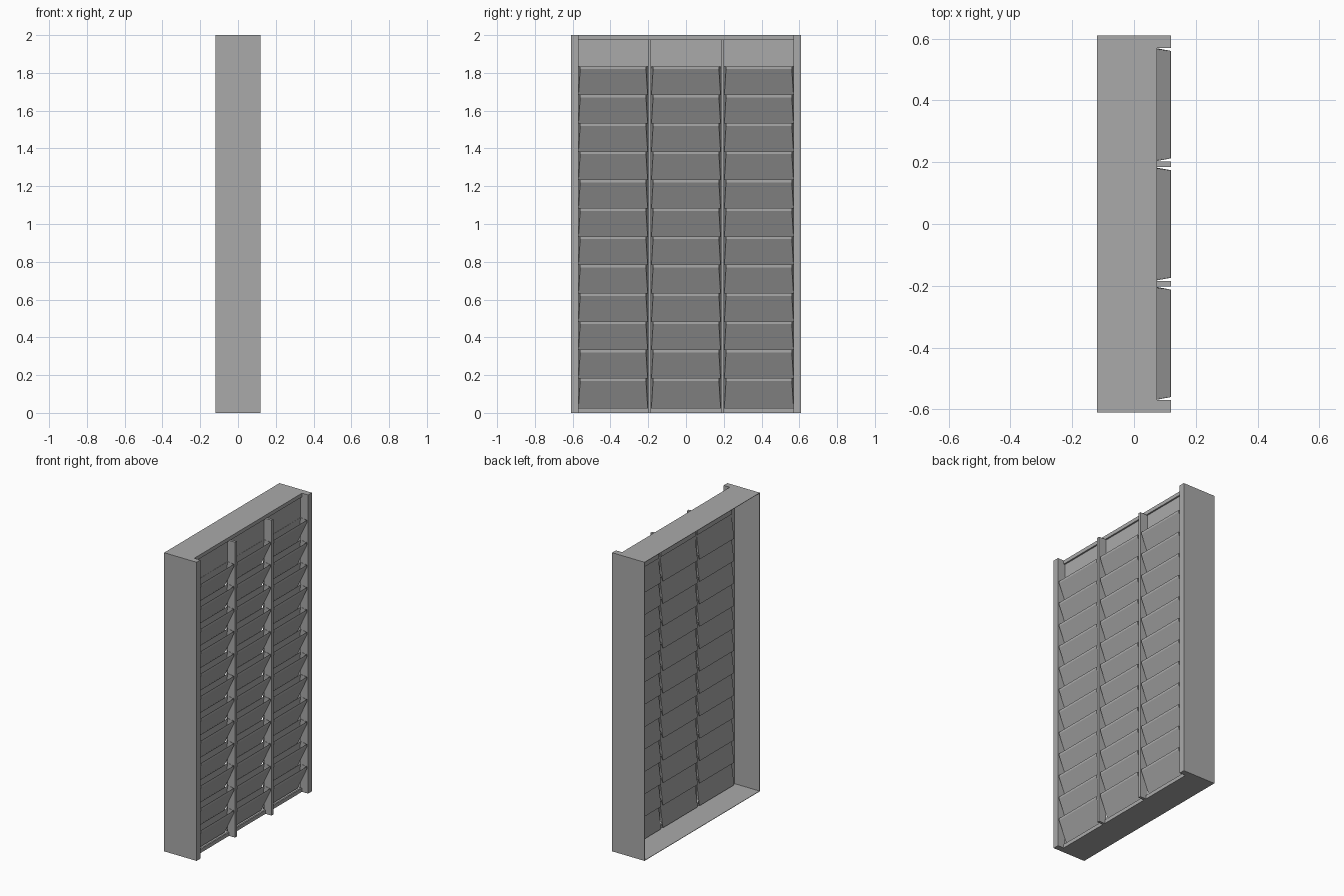
import bpy

cube = bpy.data.objects.get("Cube")
if cube:
    bpy.data.objects.remove(cube, do_unlink=True)

grey = bpy.data.materials.new("plain_grey")
grey.use_nodes = True
colour = (0.4, 0.4, 0.4, 1.0)
grey.diffuse_color = colour
grey.node_tree.nodes["Principled BSDF"].inputs["Base Color"].default_value = colour


def build(name, verts, faces):
    mesh = bpy.data.meshes.new(name)
    mesh.from_pydata(verts, [], faces)
    mesh.materials.append(grey)
    obj = bpy.data.objects.new(name, mesh)
    bpy.context.collection.objects.link(obj)
    return obj


def box(name, x0, x1, y0, y1, z0, z1):
    verts = [(x, y, z) for y in (y0, y1) for x, z in ((x0, z0), (x0, z1), (x1, z1), (x1, z0))]
    faces = [(0, 1, 2, 3), (7, 6, 5, 4)]
    faces += [(i, i + 4, (i + 1) % 4 + 4, (i + 1) % 4) for i in range(4)]
    return build(name, verts, faces)


def pocket(name, y0, y1, z):
    """Open-topped wedge: short lip, sloping front, steep back and two cheeks."""
    verts = []
    for y, inward in ((y0, 1), (y1, -1)):
        lip_y = y + inward * GAP
        verts += [(LIP, lip_y, z), (LIP, lip_y, z - 0.015),
                  (HEEL, y, z - 0.17), (BACK, y, z)]
    faces = [(0, 1, 5, 4), (1, 2, 6, 5), (2, 3, 7, 6), (0, 3, 2, 1), (4, 5, 6, 7)]
    obj = build(name, verts, faces)
    sheet = obj.modifiers.new("sheet", "SOLIDIFY")
    sheet.thickness = 0.002
    sheet.offset = -1
    return obj


HALF_X, HALF_Y, HEIGHT = 0.12, 0.61, 2.0
SHEET = 0.003
FRONT, PLATE, BACK = HALF_X, 0.075, 0.065
LIP, HEEL, GAP = 0.119, 0.042, 0.01
POST_IN = 0.57
BAR_IN, BAR_OUT = 0.184, 0.202

# Thin open-backed casing: top and bottom sheets
box("top_sheet", -HALF_X, PLATE, -HALF_Y, HALF_Y, HEIGHT - SHEET, HEIGHT)
box("bottom_sheet", -HALF_X, PLATE, -HALF_Y, HALF_Y, 0, SHEET)

# Rails along the top and bottom of the opening
box("top_rail", BACK, PLATE, -POST_IN, POST_IN, HEIGHT - 0.025, HEIGHT)
box("bottom_rail", BACK, PLATE, -POST_IN, POST_IN, 0, 0.025)

# Side sheets, corner posts and dividing bars, mirrored across the middle
for side, s in (("near", -1), ("far", 1)):
    def pair(a, b):
        return sorted((s * a, s * b))
    box(side + "_side_sheet", -HALF_X, BACK, *pair(HALF_Y - SHEET, HALF_Y), 0, HEIGHT)
    box(side + "_post", BACK, FRONT, *pair(POST_IN, HALF_Y), 0, HEIGHT)
    box(side + "_dividing_bar", BACK, FRONT, *pair(BAR_IN, BAR_OUT), 0, HEIGHT - 0.022)

# Three bays, each with an upright top panel and twelve tilted pockets
bays = {"near": (-POST_IN, -BAR_OUT), "middle": (-BAR_IN, BAR_IN), "far": (BAR_OUT, POST_IN)}
PITCH, COUNT = 0.15, 12
for bay, (y0, y1) in bays.items():
    box(bay + "_top_panel", BACK - 0.008, BACK, y0, y1, 1.825, HEIGHT - 0.025)
    for k in range(COUNT):
        pocket(f"{bay}_pocket_{k + 1}", y0, y1, 0.185 + k * PITCH)
